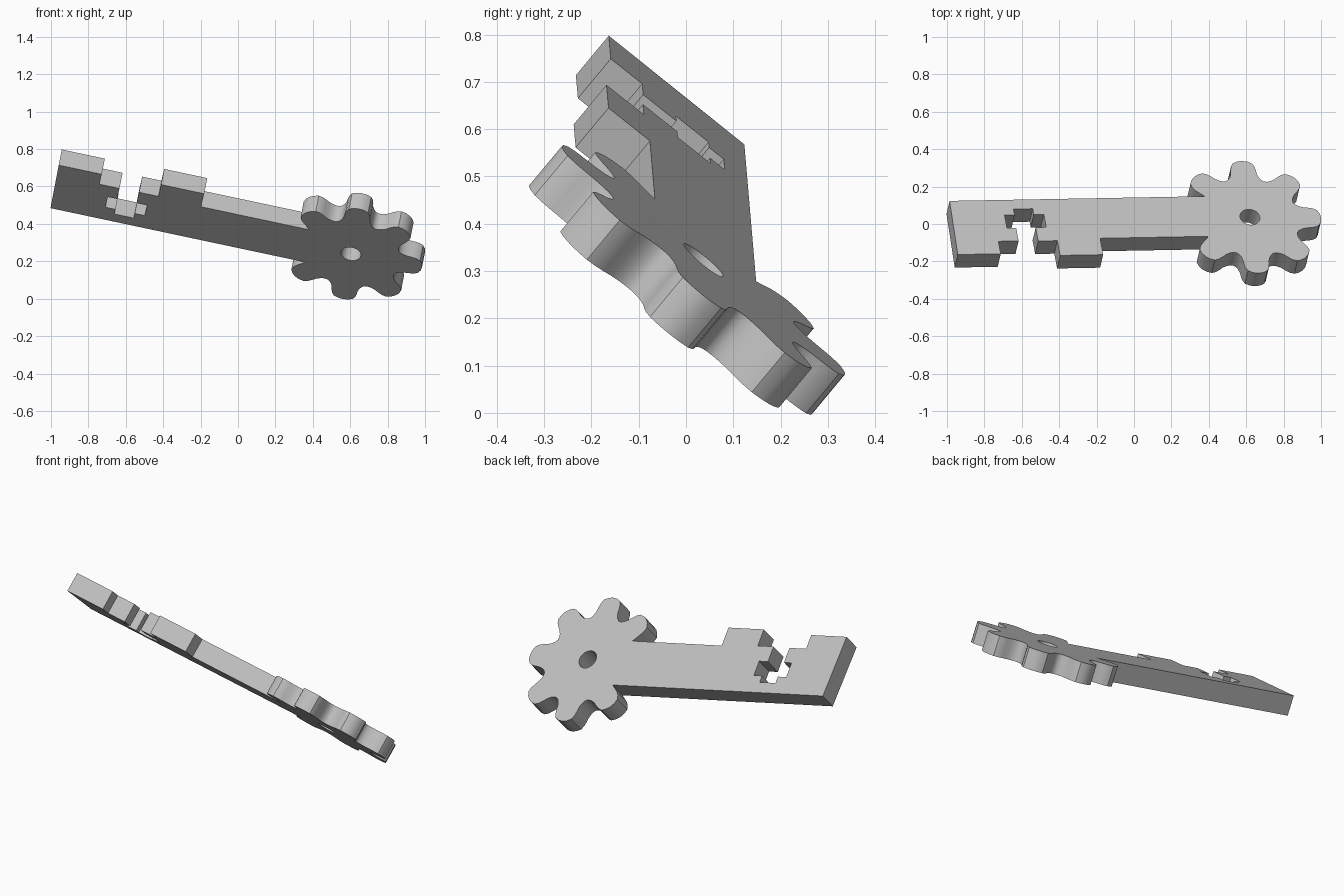
import bpy, bmesh, math
from mathutils import Matrix, Vector

if "Cube" in bpy.data.objects:
    bpy.data.objects.remove(bpy.data.objects["Cube"], do_unlink=True)

THICK = 0.11
HOLE_R = 0.054

# Plain grey metal
mat = bpy.data.materials.new("grey_metal")
mat.use_nodes = True
grey = (0.53, 0.53, 0.53, 1)
mat.diffuse_color = grey
mat.node_tree.nodes["Principled BSDF"].inputs["Base Color"].default_value = grey


def polar(r, deg):
    t = math.radians(deg)
    return (r * math.cos(t), r * math.sin(t))


# Shaft and bit outline, from the upper gear junction round to the lower one
back, edge = 0.149, -0.127
slot_top, ear_top, ear_low = 0.085, 0.045, -0.044
outline = [
    (-0.225, back), (-1.62, back), (-1.63, -0.221), (-1.395, -0.221),
    (-1.395, -0.135), (-1.285, -0.135), (-1.285, ear_low), (-1.335, ear_low),
    (-1.335, ear_top), (-1.28, ear_top), (-1.28, slot_top), (-1.175, slot_top),
    (-1.175, ear_top), (-1.12, ear_top), (-1.12, ear_low), (-1.178, ear_low),
    (-1.178, -0.138), (-1.073, -0.138), (-1.073, -0.24), (-0.838, -0.24),
    (-0.838, edge), (-0.245, edge),
]

# Gear bow: seven teeth, the eighth place is taken by the shaft
half_tooth = [(0.387, 0), (0.384, 4), (0.374, 8), (0.355, 10.3), (0.33, 12),
              (0.305, 13.5), (0.285, 16), (0.272, 19), (0.267, 22.5)]
tooth = [(r, -d) for r, d in reversed(half_tooth[1:-1])] + half_tooth
for k in range(5, 12):
    for r, d in tooth:
        angle = 45 * k - 2 + d
        if 208 < angle < 506:
            outline.append(polar(r, angle))

hole = [polar(HOLE_R, i * 360 / 32) for i in range(32)]

# Fill the flat shape, then extrude it to a plate
bm = bmesh.new()
edges = []
for loop in (outline, hole):
    verts = [bm.verts.new((x, y, 0)) for x, y in loop]
    edges += [bm.edges.new((v, verts[i - 1])) for i, v in enumerate(verts)]
bmesh.ops.triangle_fill(bm, edges=edges, use_beauty=True, normal=(0, 0, 1))
solid = bmesh.ops.extrude_face_region(bm, geom=bm.faces[:])
lower = [g for g in solid["geom"] if isinstance(g, bmesh.types.BMVert)]
bmesh.ops.translate(bm, verts=lower, vec=(0, 0, -THICK))
bmesh.ops.recalc_face_normals(bm, faces=bm.faces[:])

# Tilt the plate into its resting pose
along = Vector((0.978, 0.0179, -0.2078)).normalized()
up = along.cross(Vector((-0.145, 0.775, -0.616))).normalized()
across = up.cross(along)
pose = Matrix((along, across, up)).transposed().to_4x4()
pose.translation = (0.62, 0.037, 0.323)
bm.transform(pose)

mesh = bpy.data.meshes.new("gear_key")
bm.to_mesh(mesh)
bm.free()
mesh.materials.append(mat)
key = bpy.data.objects.new("gear_key", mesh)
bpy.context.collection.objects.link(key)

bpy.ops.object.select_all(action="DESELECT")
key.select_set(True)
bpy.context.view_layer.objects.active = key
bpy.ops.object.shade_smooth_by_angle(angle=math.radians(32))
